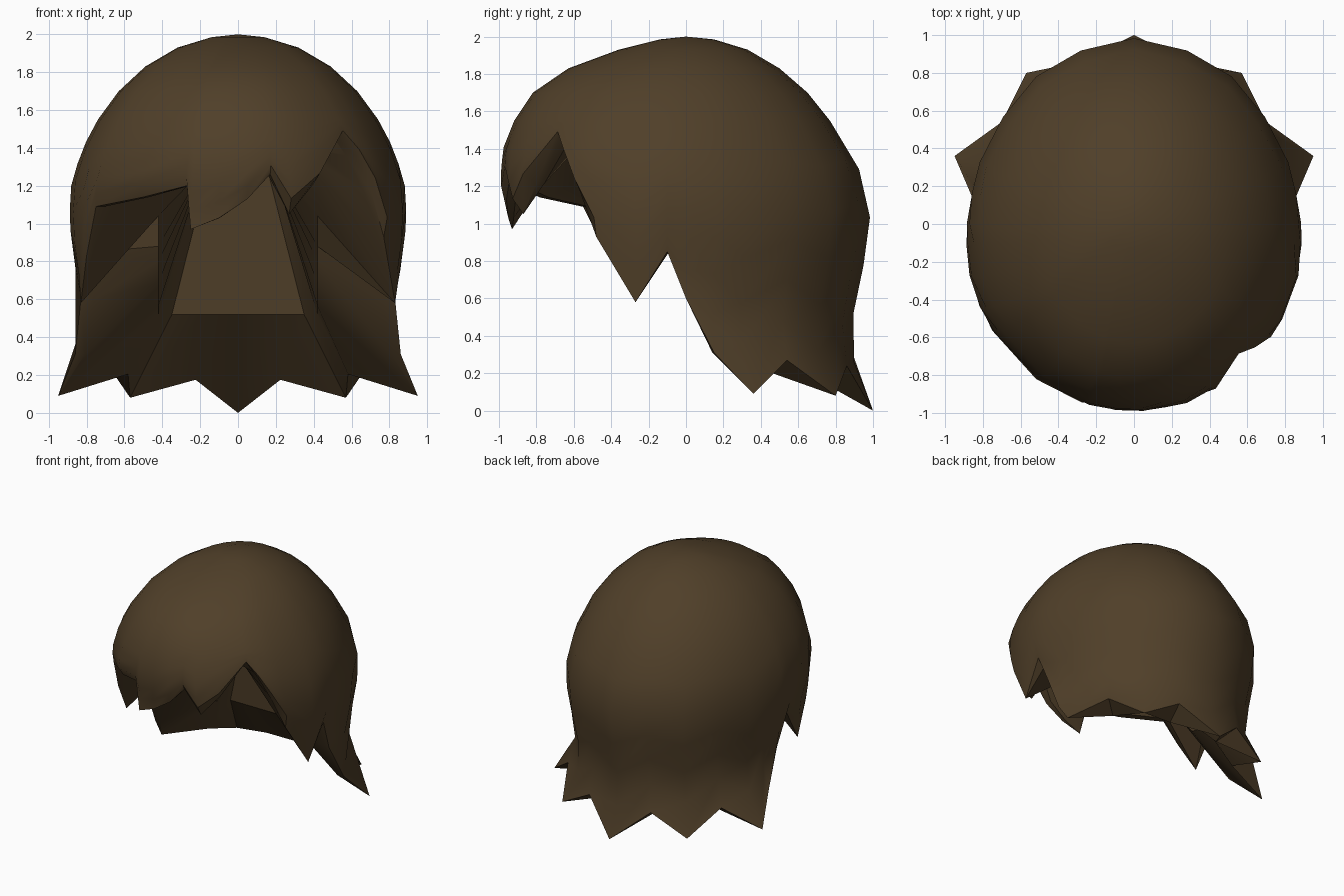
import bpy, bmesh, math

if "Cube" in bpy.data.objects:
    bpy.data.objects.remove(bpy.data.objects["Cube"])

# Outer profile rows: height, half width, front y, back y
PROFILE = [
    (1.985, .14, -.14, .15), (1.93, .32, -.36, .33), (1.83, .49, -.63, .50),
    (1.70, .63, -.82, .65), (1.55, .74, -.92, .77), (1.40, .82, -.98, .88),
    (1.22, .88, -.995, .955), (1.05, .89, -.95, .985), (.86, .88, -.93, .97),
    (.60, .835, -.93, .905), (.40, .83, -.93, .88), (.25, .87, -.93, .90),
    (0, .98, -.93, 1.0)]

# Rim points: x, y, z, inward pull of the inner edge (0 at lock tips)
SIDE = [
    (.28, .86, .24, .20), (.57, .80, .08, 0), (.70, .54, .27, .17),
    (.95, .36, .09, 0), (.86, .15, .31, .06), (.83, 0, .60, .08),
    (.85, -.10, .85, .10), (.83, -.27, .58, 0)]
FRINGE = [
    (.77, -.48, .93, .04), (.70, -.57, 1.18, .06), (.62, -.63, 1.36, .08),
    (.54, -.67, 1.48, .10), (.40, -.80, 1.21, .05), (.27, -.87, 1.05, 0),
    (.17, -.94, 1.26, .08), (.05, -.96, 1.13, .05), (-.10, -.95, 1.03, .03),
    (-.25, -.93, .97, 0), (-.27, -.92, 1.20, .06), (-.50, -.78, 1.14, .06),
    (-.75, -.55, 1.09, .06), (-.80, -.42, .83, .04)]
RIM = ([(0, 1, 0, 0)] + SIDE + FRINGE
       + [(-x, y, z, p) for x, y, z, p in reversed(SIDE)])


def section(z):
    """Half width, front, back and centre y of the hair at one height."""
    for a, b in zip(PROFILE, PROFILE[1:]):
        if z >= b[0]:
            t = (a[0] - z) / (a[0] - b[0])
            w, f, k = (a[i] + (b[i] - a[i]) * t for i in (1, 2, 3))
            return w, f, k, -.1 * min(1, w / .6)
    return *PROFILE[-1][1:], -.1


def shell_point(angle, z):
    w, f, k, c = section(z)
    s = math.sin(angle)
    return w * math.cos(angle), c + s * ((k - c) if s > 0 else (c - f)), z


def rim_angle(x, y, z):
    w, f, k, c = section(z)
    return math.atan2((y - c) / ((k - c) if y > c else (c - f)), x / w)


def clamp(v, lo, hi):
    return max(lo, min(hi, v))


bm = bmesh.new()
columns = []
for x, y, z, pull in RIM:
    a = rim_angle(x, y, z)
    s = math.sin(a)
    pts = [shell_point(a, row[0]) for row in PROFILE[:5]]
    # Lower rows fan out to the jagged rim
    pts += [shell_point(a, 1.55 + (z - 1.55) * i / 6) for i in range(1, 6)]
    pts.append((x, y, z))
    # Inner edge, then two faceted rings of the hollow
    if pull:
        pts.append((x * (1 - pull), y * (1 - pull),
                    z - (.065 if z < .3 else 0)))
    else:
        pts.append(None)
    ax = clamp(.6 * math.cos(a), -.42, .42)
    ay = clamp(.7 * s - .1, -.65, .4)
    az = clamp(.52 + .8 * (.45 - s), .52, 1.4)
    pts.append((ax, ay, az))
    pts.append((ax * .45, ay * .85, max(1.28, az + .12)))
    col = []
    for p in pts:
        col.append(bm.verts.new(p) if p else col[-1])
    columns.append(col)

crown = bm.verts.new((0, 0, 2))
hollow = bm.verts.new((0, 0, 1.55))


def face(*verts):
    unique = list(dict.fromkeys(verts))
    if len(unique) > 2:
        bm.faces.new(unique)


for c, d in zip(columns, columns[1:] + columns[:1]):
    face(crown, c[0], d[0])
    for i in range(len(c) - 1):
        face(c[i], c[i + 1], d[i + 1], d[i])
    face(c[-1], hollow, d[-1])
bmesh.ops.recalc_face_normals(bm, faces=bm.faces)

mesh = bpy.data.meshes.new("hair")
bm.to_mesh(mesh)
bm.free()
hair = bpy.data.objects.new("hair", mesh)
bpy.context.collection.objects.link(hair)

# Dark brown material
brown = bpy.data.materials.new("dark_brown")
brown.diffuse_color = (.08, .05, .022, 1)
brown.use_nodes = True
brown.node_tree.nodes["Principled BSDF"].inputs["Base Color"].default_value = brown.diffuse_color
mesh.materials.append(brown)

bpy.context.view_layer.objects.active = hair
hair.select_set(True)
bpy.ops.object.shade_smooth_by_angle(angle=math.radians(35))
